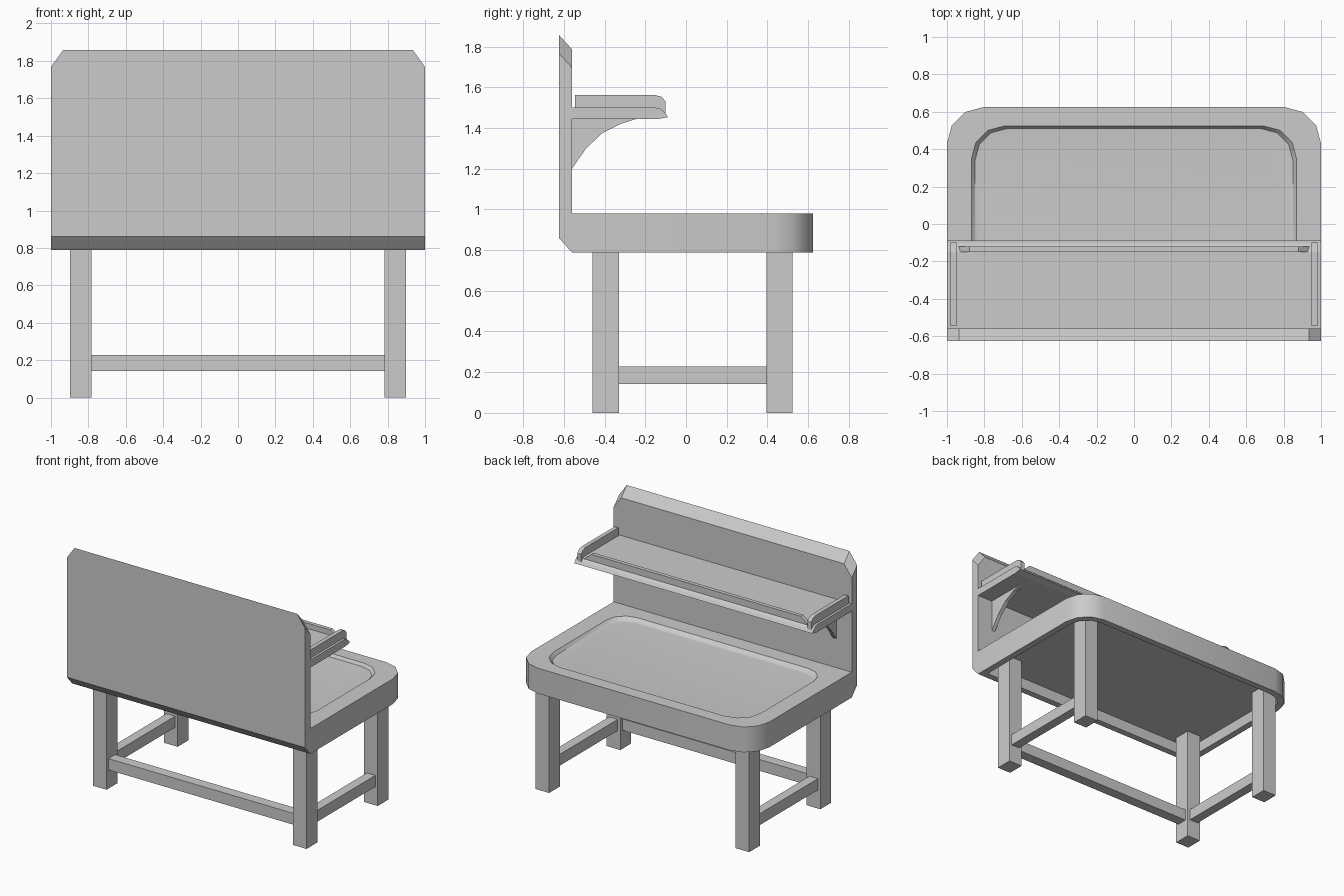
import bpy, bmesh
from math import sin, cos, pi, radians

if "Cube" in bpy.data.objects:
    bpy.data.objects.remove(bpy.data.objects["Cube"])


def finish(name, bm):
    bmesh.ops.remove_doubles(bm, verts=bm.verts, dist=1e-5)
    bmesh.ops.recalc_face_normals(bm, faces=bm.faces)
    me = bpy.data.meshes.new(name)
    bm.to_mesh(me)
    bm.free()
    ob = bpy.data.objects.new(name, me)
    bpy.context.collection.objects.link(ob)
    return ob


def loft(name, loops):
    """Skin a stack of equal-length closed loops and cap both ends."""
    bm = bmesh.new()
    rings = [[bm.verts.new(p) for p in lp] for lp in loops]
    n = len(rings[0])
    for a, b in zip(rings, rings[1:]):
        for i in range(n):
            j = (i + 1) % n
            bm.faces.new((a[i], a[j], b[j], b[i]))
    bm.faces.new(rings[0])
    bm.faces.new(rings[-1])
    return finish(name, bm)


def profile_x(name, pts, x0, x1):
    """Extrude a (y, z) profile along x."""
    return loft(name, [[(x, y, z) for y, z in pts] for x in (x0, x1)])


def box(name, x0, x1, y0, y1, z0, z1):
    return profile_x(name, [(y0, z0), (y1, z0), (y1, z1), (y0, z1)], x0, x1)


def outline(hx, yb, yf, rb, rf, z):
    """Rounded rectangle with separate back and front corner radii."""
    pts = []
    for sx, sy, r, start in ((1, 1, rf, 0), (-1, 1, rf, 1), (-1, -1, rb, 2), (1, -1, rb, 3)):
        cx, cy = sx * (hx - r), (yf - r if sy > 0 else yb + r)
        for k in range(4):
            a = (start + k / 3) * pi / 2
            pts.append((cx + r * cos(a), cy + r * sin(a), z))
    return pts


# table top: hollow underside, plain edge, shallow dished recess on top
top = loft("table_top", [
    outline(0.95, -0.51, 0.575, 0, 0.15, 0.872),
    outline(0.95, -0.51, 0.575, 0, 0.15, 0.788),
    outline(1, -0.56, 0.625, 0, 0.195, 0.788),
    outline(1, -0.56, 0.625, 0, 0.195, 0.98),
    outline(0.87, -0.44, 0.525, 0.15, 0.18, 0.98),
    outline(0.85, -0.42, 0.51, 0.14, 0.17, 0.958),
    outline(0.83, -0.40, 0.49, 0.13, 0.16, 0.956),
])
bpy.context.view_layer.objects.active = top
top.select_set(True)
bpy.ops.object.shade_smooth_by_angle(angle=radians(40))
top.select_set(False)

# back board, sheared so its top and bottom edges slope
board = [(-1, 0.86), (1, 0.86), (1, 1.768), (0.935, 1.858), (-0.935, 1.858), (-1, 1.768)]
loft("back_board", [[(x, -0.625, z) for x, z in board],
                    [(x, -0.56, z - 0.072) for x, z in board]])

# shelf with rounded nose
profile_x("shelf", [(-0.56, 1.443), (-0.14, 1.443), (-0.088, 1.453), (-0.103, 1.475),
                    (-0.125, 1.494), (-0.15, 1.5), (-0.56, 1.5)], -1, 1)

# low front rail on the shelf, ends sloped
rail = [(-0.94, 1.49), (0.94, 1.49), (0.88, 1.54), (-0.88, 1.54)]
loft("shelf_front_rail", [[(x, y, z) for x, z in rail] for y in (-0.15, -0.12)])

for s, side in ((-1, "left"), (1, "right")):
    # shelf end rails
    profile_x(side + "_shelf_rail", [(-0.545, 1.49), (-0.545, 1.561), (-0.15, 1.561),
              (-0.12, 1.553), (-0.1, 1.53), (-0.1, 1.46), (-0.13, 1.46), (-0.14, 1.49)],
              s * 0.95, s * 0.982)
    # curved brackets under the shelf
    profile_x(side + "_bracket", [(-0.56, 1.2), (-0.49, 1.30), (-0.41, 1.375), (-0.32, 1.42),
              (-0.245, 1.444), (-0.56, 1.444)], s * 0.84, s * 0.87)
    # legs run up into the hollow top, with side stretchers
    box(side + "_back_leg", s * 0.783, s * 0.897, -0.459, -0.33, 0, 0.875)
    box(side + "_front_leg", s * 0.783, s * 0.897, 0.395, 0.523, 0, 0.875)
    box(side + "_stretcher", s * 0.805, s * 0.877, -0.33, 0.395, 0.141, 0.227)

# long stretcher under the board
box("long_stretcher", -0.783, 0.783, -0.435, -0.355, 0.141, 0.227)
